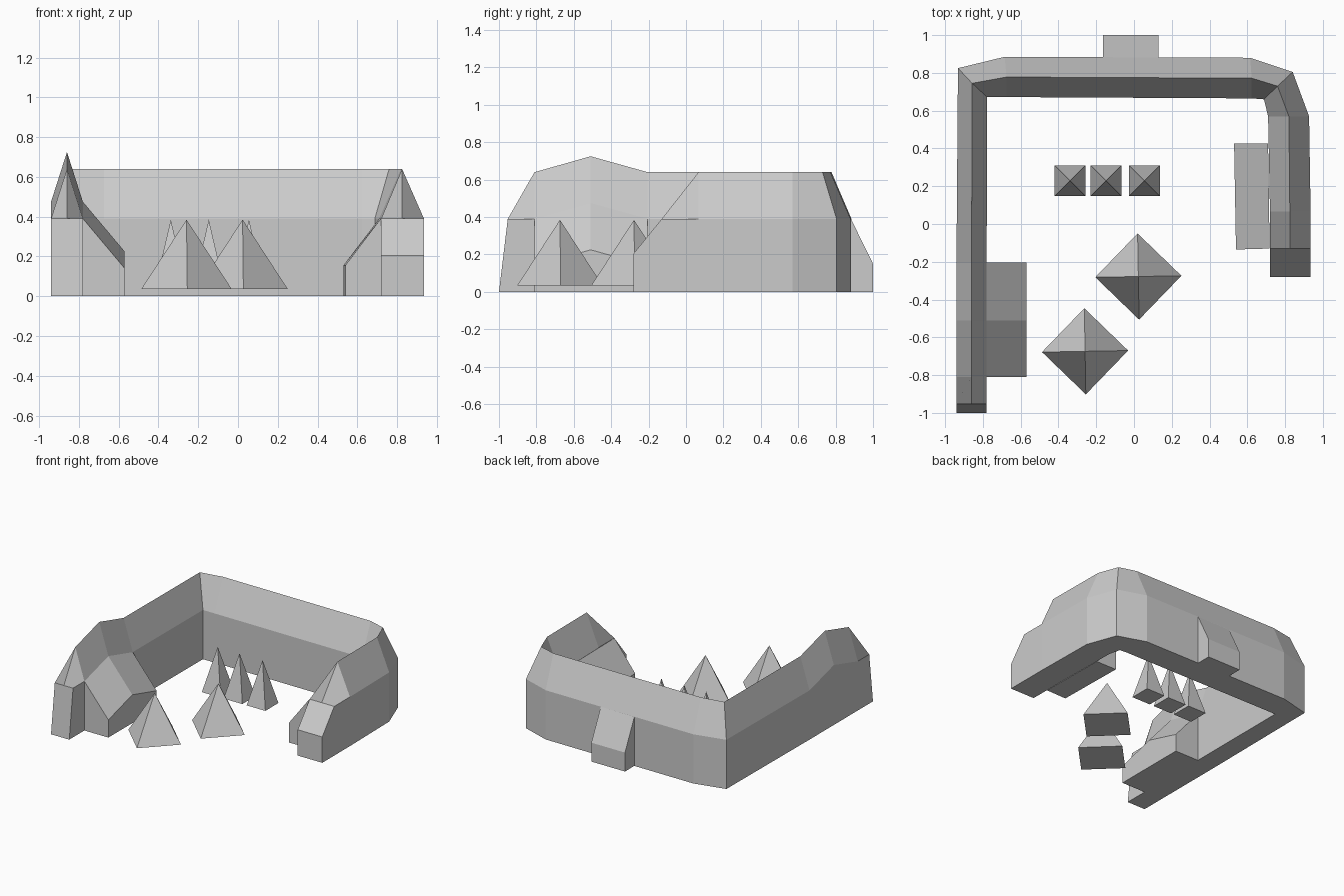
import bpy, bmesh, math

if "Cube" in bpy.data.objects:
    bpy.data.objects.remove(bpy.data.objects["Cube"])


def loft(name, sections):
    """Join equal-length cross-sections into one closed solid."""
    bm = bmesh.new()
    rings = [[bm.verts.new(p) for p in s] for s in sections]
    n = len(rings[0])
    for a, b in zip(rings, rings[1:]):
        for k in range(n):
            j = (k + 1) % n
            bm.faces.new((a[k], a[j], b[j], b[k]))
    bm.faces.new(rings[0])
    bm.faces.new(rings[-1])
    bmesh.ops.recalc_face_normals(bm, faces=bm.faces[:])
    me = bpy.data.meshes.new(name)
    bm.to_mesh(me)
    bm.free()
    ob = bpy.data.objects.new(name, me)
    bpy.context.collection.objects.link(ob)
    return ob


def gable(outer, ridge, inner, eave=0.39, top=0.64, foot=0.0):
    """Gabled wall section; foot pushes the base along y."""
    return [(outer[0], outer[1] + foot, 0), (*outer, eave), (*ridge, top),
            (*inner, eave), (inner[0], inner[1] + foot, 0)]


def straight(y, xs, **kw):
    return gable(*[(x, y) for x in xs], **kw)


# Gabled perimeter wall, from the left front end round to the right front end
L = (-0.94, -0.86, -0.78)
R = (0.935, 0.825, 0.72)
loft("perimeter_wall", [
    straight(-0.953, L, top=0.39, foot=-0.047),
    straight(-0.81, L),
    straight(-0.51, L, eave=0.475, top=0.725),
    straight(-0.205, L),
    gable((-0.932, 0.825), (-0.857, 0.745), (-0.778, 0.672)),
    gable((-0.685, 0.885), (-0.675, 0.778), (-0.675, 0.672)),
    gable((0.615, 0.88), (0.623, 0.772), (0.623, 0.665)),
    gable((0.84, 0.805), (0.76, 0.73), (0.688, 0.66)),
    gable((0.927, 0.57), (0.82, 0.57), (0.71, 0.57)),
    straight(0.067, R),
    straight(-0.13, R, top=0.39),
    straight(-0.28, R, eave=0.205, top=0.205),
])


def bay(name, rows):
    """Lean-to: rows of (wall point, wall height, front point, front height)."""
    loft(name, [[(*w, 0), (*w, hw), (*f, hf), (*f, 0)] for w, hw, f, hf in rows])


# Sloped lean-to blocks against the wall
bay("left_lean_to", [((-0.78, y), 0.39 + h, (-0.57, y), 0.14 + h)
                     for y, h in ((-0.81, 0), (-0.51, 0.085), (-0.205, 0))])
bay("right_lean_to", [((0.718, -0.13), 0.39, (0.54, -0.135), 0.155),
                      ((0.71, 0.425), 0.39, (0.53, 0.425), 0.155)])
bay("back_lean_to", [((x, 0.882), 0.39, (x, 1.0), 0.15) for x in (-0.165, 0.13)])


def tent(name, x, y, radius, turn):
    bpy.ops.mesh.primitive_cone_add(vertices=4, radius1=radius, radius2=0, depth=0.35,
                                    location=(x, y, 0.21), rotation=(0, 0, math.radians(turn)))
    bpy.context.object.name = name


# Pyramids in the courtyard: three small, two large set diagonally
for i, x in enumerate((-0.338, -0.147, 0.055)):
    tent(f"small_pyramid_{i + 1}", x, 0.229, 0.082 * math.sqrt(2), 45)
for i, (x, y) in enumerate(((0.023, -0.278), (-0.259, -0.674))):
    tent(f"large_pyramid_{i + 1}", x, y, 0.228, 1)
